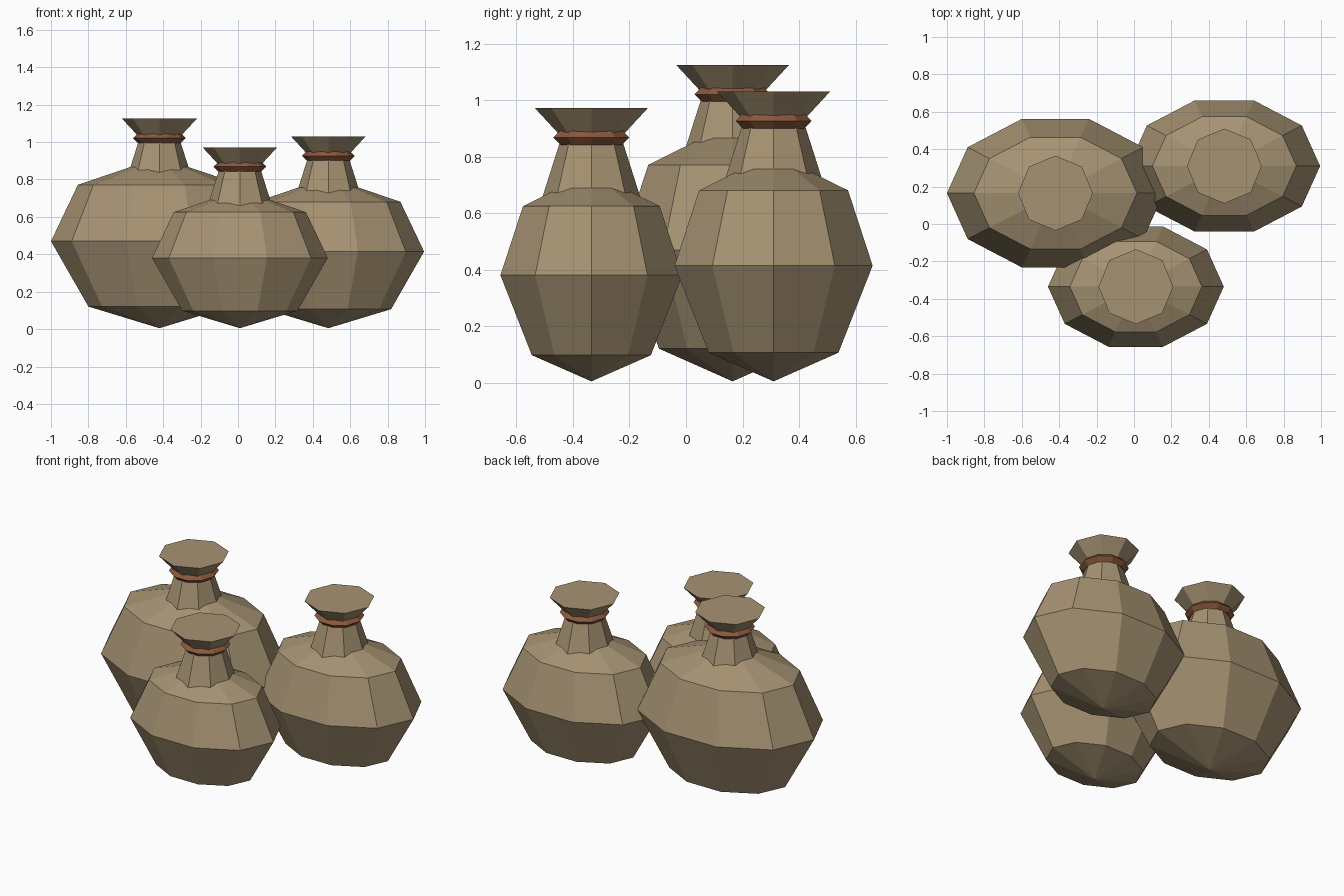
import bpy, bmesh
from math import cos, sin, tau

if "Cube" in bpy.data.objects:
    bpy.data.objects.remove(bpy.data.objects["Cube"])


def material(name, rgb):
    m = bpy.data.materials.new(name)
    m.diffuse_color = (*rgb, 1)
    m.use_nodes = True
    m.node_tree.nodes["Principled BSDF"].inputs["Base Color"].default_value = m.diffuse_color
    return m


CLOTH = material("sackcloth", (0.38, 0.29, 0.17))
CORD = material("cord", (0.26, 0.10, 0.045))


def lathe(name, profile, sides, loc, mat, y_scale=1.0, ring=False):
    """Spin (radius, z) points into a flat-faced solid; ring joins the profile's ends."""
    bm = bmesh.new()
    rows = []
    for r, z in profile:
        n = sides if r > 0 else 1
        rows.append([bm.verts.new((r * cos(tau * i / sides), r * y_scale * sin(tau * i / sides), z))
                     for i in range(n)])
    pairs = list(zip(rows, rows[1:])) + ([(rows[-1], rows[0])] if ring else [])
    for a, b in pairs:
        for i in range(sides):
            j = (i + 1) % sides
            quad = [a[i % len(a)], a[j % len(a)], b[j % len(b)], b[i % len(b)]]
            bm.faces.new(list(dict.fromkeys(quad)))
    if not ring:
        for row in (rows[0], rows[-1]):
            if len(row) > 1:
                bm.faces.new(row)
    bmesh.ops.recalc_face_normals(bm, faces=bm.faces)
    mesh = bpy.data.meshes.new(name)
    bm.to_mesh(mesh)
    bm.free()
    mesh.materials.append(mat)
    ob = bpy.data.objects.new(name, mesh)
    ob.location = loc
    bpy.context.collection.objects.link(ob)
    return ob


def sack(label, x, y, s):
    # Bulging body, squashed front to back
    body = [(0, 0.005), (0.655 * s, 0.208 * s), (s, 0.81 * s), (0.752 * s, 1.33 * s), (0, 1.585 * s)]
    lathe(label + "_body", body, 10, (x, y, 0), CLOTH, 0.72)
    # Neck, gathered top and cord keep the same size on every sack
    top = 1.39 * s + 0.319
    lathe(label + "_neck", [(0.178, -0.33), (0.108, -0.11)], 8, (x, y, top), CLOTH)
    lathe(label + "_gathered_top", [(0.10, -0.108), (0.20, 0)], 8, (x, y, top), CLOTH)
    cord = [(0.141, 0), (0.115, 0.026), (0.089, 0), (0.115, -0.026)]
    lathe(label + "_cord", cord, 10, (x, y, top - 0.104), CORD, ring=True)


sack("large_sack", -0.42, 0.165, 0.58)
sack("medium_sack", 0.483, 0.31, 0.512)
sack("small_sack", 0.01, -0.335, 0.47)
